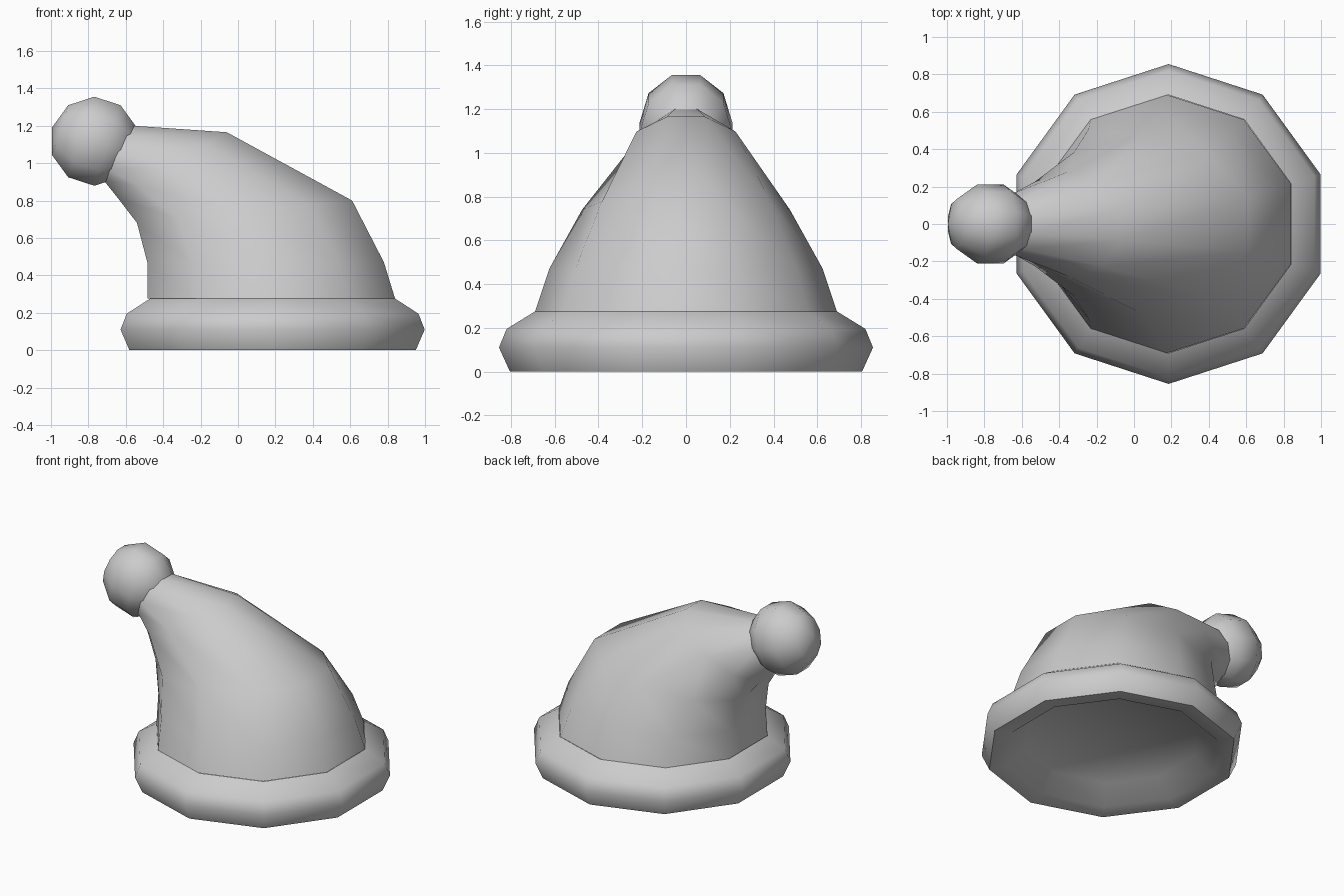
import bpy, bmesh, math
from mathutils import Vector

SIDES = 10
C18 = math.cos(math.radians(18))

cube = bpy.data.objects.get("Cube")
if cube:
    bpy.data.objects.remove(cube, do_unlink=True)

grey = bpy.data.materials.new("light_grey")
grey.use_nodes = True
colour = (0.6, 0.6, 0.6, 1)
grey.diffuse_color = colour
grey.node_tree.nodes["Principled BSDF"].inputs["Base Color"].default_value = colour


def ring(left, right, depth):
    """Ten-sided ring between two (x, z) points, with half-width depth along y."""
    a, b = Vector((left[0], 0, left[1])), Vector((right[0], 0, right[1]))
    mid, half = (a + b) / 2, (b - a) / 2 / C18
    angles = [math.radians(18 + 36 * k) for k in range(SIDES)]
    return [mid + half * math.cos(t) + Vector((0, depth * math.sin(t), 0)) for t in angles]


def flat_ring(r, z, x=0.185):
    return ring((x - r * C18, z), (x + r * C18, z), r)


def loft(name, rings, start=None, end=None):
    """Skin a list of rings, optionally closed by a pole at either end."""
    bm = bmesh.new()
    loops = [[bm.verts.new(p) for p in r] for r in rings]
    first = bm.verts.new(start) if start else None
    last = bm.verts.new(end) if end else None
    for i in range(SIDES):
        j = (i + 1) % SIDES
        for lo, hi in zip(loops, loops[1:]):
            bm.faces.new((lo[j], hi[j], hi[i], lo[i]))
        if first:
            bm.faces.new((first, loops[0][j], loops[0][i]))
        if last:
            bm.faces.new((last, loops[-1][i], loops[-1][j]))
    mesh = bpy.data.meshes.new(name)
    bm.to_mesh(mesh)
    bm.free()
    obj = bpy.data.objects.new(name, mesh)
    bpy.context.collection.objects.link(obj)
    mesh.materials.append(grey)
    bpy.ops.object.select_all(action="DESELECT")
    obj.select_set(True)
    bpy.context.view_layer.objects.active = obj
    bpy.ops.object.shade_smooth_by_angle(angle=math.radians(60))
    return obj


# Thick brim with a lip underneath and a shallow flat recess closing the inside
brim = [(0.57, 0.117), (0.69, 0.01), (0.805, 0), (0.855, 0.11), (0.82, 0.195), (0.69, 0.275)]
loft("brim", [flat_ring(r, z) for r, z in brim], start=(0.185, 0, 0.117))

# Bent cone, leaning over to the right, its end buried in the ball
loft("cone", [
    ring((-0.485, 0.275), (0.84, 0.275), 0.69),
    ring((-0.485, 0.47), (0.78, 0.47), 0.625),
    ring((-0.54, 0.68), (0.61, 0.80), 0.475),
    ring((-0.64, 0.81), (-0.06, 1.165), 0.28),
    ring((-0.72, 0.91), (-0.565, 1.20), 0.165),
])

# Ball at the tip, its poles along the tip direction
centre = Vector((-0.768, 0, 1.117))
axis = Vector((-C18, 0, math.sin(math.radians(18))))
across = Vector((axis.z, 0, -axis.x))
R = 0.238
rings = []
for lat in (-54, -18, 18, 54):
    t = math.radians(lat)
    mid = centre + axis * R * math.sin(t)
    half = across * R * math.cos(t)
    a, b = mid - half, mid + half
    rings.append(ring((a.x, a.z), (b.x, b.z), 0.2115 * math.cos(t) / C18))
loft("ball", rings, start=centre - axis * R, end=centre + axis * R)
